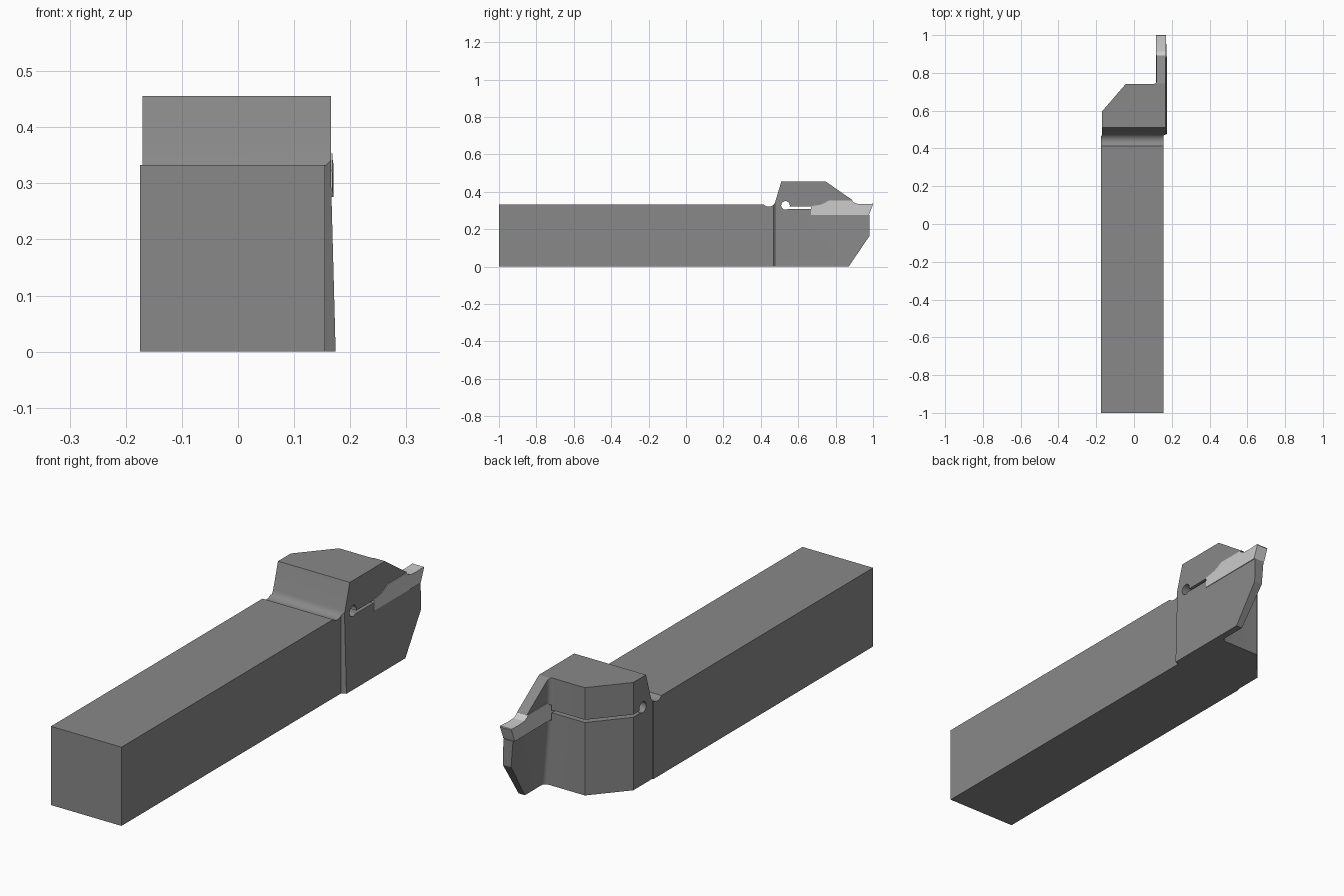
import bpy, bmesh
from math import sin, cos, radians

if "Cube" in bpy.data.objects:
    bpy.data.objects.remove(bpy.data.objects["Cube"])


def arc(cx, cy, r, a0, a1, n):
    return [(cx + r * cos(radians(a0 + (a1 - a0) * i / n)),
             cy + r * sin(radians(a0 + (a1 - a0) * i / n))) for i in range(n + 1)]


def loft(name, rings):
    """Closed solid through rings of equal point count."""
    bm = bmesh.new()
    loops = [[bm.verts.new(p) for p in ring] for ring in rings]
    n = len(loops[0])
    for a, b in zip(loops, loops[1:]):
        for i in range(n):
            j = (i + 1) % n
            bm.faces.new((a[i], a[j], b[j], b[i]))
    bm.faces.new(loops[0])
    bm.faces.new(loops[-1])
    bmesh.ops.recalc_face_normals(bm, faces=bm.faces[:])
    me = bpy.data.meshes.new(name)
    bm.to_mesh(me)
    bm.free()
    ob = bpy.data.objects.new(name, me)
    bpy.context.collection.objects.link(ob)
    return ob


def side_prism(name, pts, x0, x1):
    return loft(name, [[(x, y, z) for y, z in pts] for x in (x0, x1)])


def boolean(ob, helper, op):
    helper.hide_render = True
    m = ob.modifiers.new(op, 'BOOLEAN')
    m.operation, m.object, m.solver = op, helper, 'EXACT'
    bpy.context.view_layer.objects.active = ob
    bpy.ops.object.modifier_apply(modifier=m.name)
    bpy.data.objects.remove(helper)


def paint(ob, name, grey):
    mat = bpy.data.materials.new(name)
    mat.diffuse_color = (grey, grey, grey, 1)
    mat.use_nodes = True
    mat.node_tree.nodes["Principled BSDF"].inputs["Base Color"].default_value = mat.diffuse_color
    ob.data.materials.clear()
    ob.data.materials.append(mat)


# holder: side outline with neck groove, clamp jaw, relief hole and slot
outline = ([(-1, 0), (-1, 0.333)]
           + arc(0.442, 0.357, 0.037, -139.6, -15, 10)
           + [(0.51, 0.456), (0.745, 0.456), (0.893, 0.353), (0.87, 0.32)]
           + arc(0.532, 0.327, 0.023, -17, 308, 24)
           + [(0.982, 0.308), (0.982, 0.165), (0.87, 0)])
holder = side_prism("tool_holder", outline, -0.3, 0.3)


# plan outline: shank, wider head, corner chamfer and thin blade
def plan(z, flank, inner):
    pts = ([(-0.175, -1.1), (0.155, -1.1), (0.155, 0.468), (flank, 0.476),
            (flank, 1.1), (inner, 1.1)]
           + arc(inner - 0.02, 0.76, 0.02, 0, -90, 6)
           + [(-0.045, 0.74), (-0.17, 0.595), (-0.17, 0.468), (-0.175, 0.466)])
    return [(x, y, z) for x, y in pts]


boolean(holder, loft("plan_helper", [plan(-0.1, 0.1767, 0.153),
                                     plan(0.3, 0.166, 0.12),
                                     plan(0.6, 0.166, 0.12)]), 'INTERSECT')

# insert pocket in the blade
top = [(0.667, 0.322), (0.72, 0.331), (0.74, 0.34), (0.765, 0.353), (0.885, 0.353)]
pocket = side_prism("pocket_helper",
                    [(0.667, 0.276)] + top + [(0.91, 0.354), (1.1, 0.354), (1.1, 0.276)],
                    0.109, 0.3)
boolean(holder, pocket, 'DIFFERENCE')

# cutting insert, slightly wider at the tip
insert = side_prism("cutting_insert",
                    [(0.667, 0.276)] + top
                    + [(0.893, 0.345), (0.912, 0.336), (0.95, 0.334), (0.999, 0.336),
                       (1.0, 0.332), (0.978, 0.276)], -1, 1)
for v in insert.data.vertices:
    half = 0.0255 + 0.0015 * max(0, (v.co.y - 0.9) / 0.1)
    v.co.x = 0.1433 + half * v.co.x

paint(holder, "dark_steel", 0.25)
paint(insert, "light_carbide", 0.6)

# smooth only the rounded areas
for ob in (holder, insert):
    bpy.ops.object.select_all(action='DESELECT')
    ob.select_set(True)
    bpy.context.view_layer.objects.active = ob
    bpy.ops.object.shade_smooth_by_angle(angle=radians(20))
